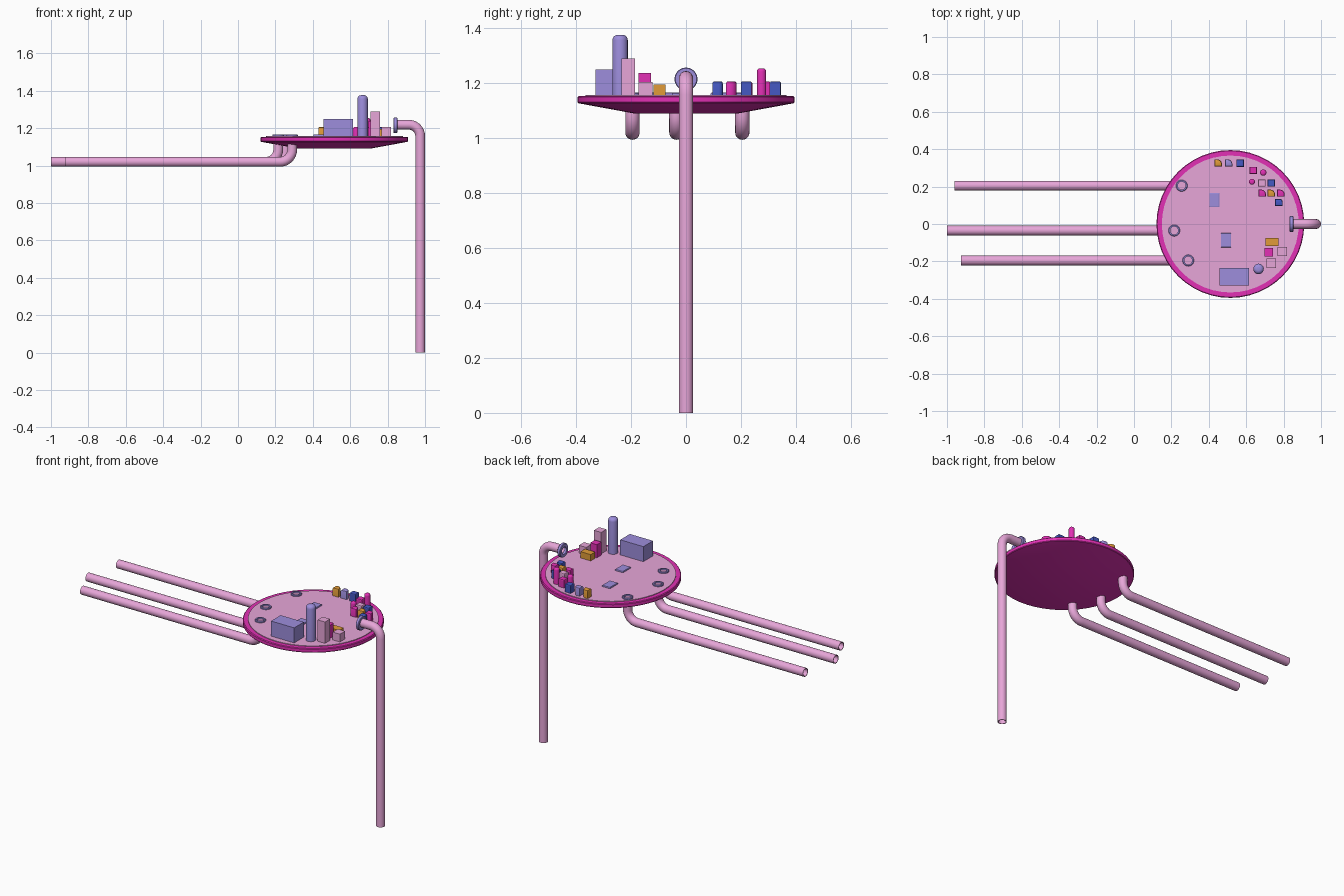
import bpy, bmesh
from math import sin, cos, pi, radians
from mathutils import Vector, Matrix

if "Cube" in bpy.data.objects:
    bpy.data.objects.remove(bpy.data.objects["Cube"])


def material(name, rgb):
    m = bpy.data.materials.new(name)
    m.diffuse_color = (*rgb, 1)
    m.use_nodes = True
    m.node_tree.nodes["Principled BSDF"].inputs["Base Color"].default_value = m.diffuse_color
    return m


PINK = material("pale_pink", (0.80, 0.38, 0.69))
MAGENTA = material("magenta", (0.76, 0.03, 0.46))
PURPLE = material("lavender", (0.34, 0.27, 0.72))
ORANGE = material("orange", (0.75, 0.33, 0.04))
BLUE = material("blue", (0.06, 0.10, 0.55))
TOP = 1.157


def finish(name, bm, mat, smooth=True):
    bmesh.ops.recalc_face_normals(bm, faces=bm.faces)
    me = bpy.data.meshes.new(name)
    bm.to_mesh(me)
    bm.free()
    me.materials.append(mat)
    ob = bpy.data.objects.new(name, me)
    bpy.context.collection.objects.link(ob)
    if smooth:
        bpy.context.view_layer.objects.active = ob
        ob.select_set(True)
        bpy.ops.object.shade_smooth_by_angle(angle=radians(35))
        ob.select_set(False)
    return ob


def lathe(name, profile, loc, mat, seg=24, closed=False, rot=None):
    """Turn an (r, z) profile round z; open profiles get end caps."""
    bm = bmesh.new()
    rings = [[bm.verts.new((r * cos(2 * pi * i / seg), r * sin(2 * pi * i / seg), z))
              for i in range(seg)] for r, z in profile]
    pairs = list(zip(rings, rings[1:])) + ([(rings[-1], rings[0])] if closed else [])
    for a, b in pairs:
        for i in range(seg):
            j = (i + 1) % seg
            bm.faces.new((a[i], a[j], b[j], b[i]))
    if not closed:
        bm.faces.new(rings[0])
        bm.faces.new(rings[-1])
    bm.transform(Matrix.Translation(loc) @ (rot or Matrix()))
    return finish(name, bm, mat)


def pipe(name, start, corner, end, y, radius, bend, mat, seg=20, wall=0.004):
    """Hollow pipe in the xz plane with one rounded corner."""
    s, c, e = (Vector((p[0], y, p[1])) for p in (start, corner, end))
    d1, d2 = (c - s).normalized(), (e - c).normalized()
    centre = c - d1 * bend + d2 * bend
    path = [(s, d1)]
    for k in range(9):
        t = k / 8 * pi / 2
        path.append((centre - d2 * bend * cos(t) + d1 * bend * sin(t),
                     d1 * cos(t) + d2 * sin(t)))
    path.append((e, d2))
    side = Vector((0, 1, 0))
    bm = bmesh.new()

    def rings(r):
        return [[bm.verts.new(p + (side * cos(2 * pi * i / seg)
                                   + d.cross(side) * sin(2 * pi * i / seg)) * r)
                 for i in range(seg)] for p, d in path]
    loop = rings(radius) + rings(radius - wall)[::-1]
    for a, b in zip(loop, loop[1:] + loop[:1]):
        for i in range(seg):
            j = (i + 1) % seg
            bm.faces.new((a[i], a[j], b[j], b[i]))
    return finish(name, bm, mat)


def block(name, x, y, sx, sy, top, mat, corner=0, top_bevel=0):
    """Box on the plate, optionally with a rounded +x+y corner and softened top."""
    bm = bmesh.new()
    h = top - TOP + 0.004
    bmesh.ops.create_cube(bm, size=1, matrix=Matrix.Translation((x, y, top - h / 2))
                          @ Matrix.Diagonal((sx, sy, h, 1)))
    if corner:
        edges = [e for e in bm.edges if all(v.co.x > x and v.co.y > y for v in e.verts)]
        bmesh.ops.bevel(bm, geom=edges, offset=corner, segments=4, profile=0.5,
                        affect='EDGES')
    if top_bevel:
        edges = [e for e in bm.edges if all(v.co.z > top - 1e-4 for v in e.verts)]
        bmesh.ops.bevel(bm, geom=edges, offset=top_bevel, segments=2, profile=0.5,
                        affect='EDGES')
    return finish(name, bm, mat, bool(corner))


def domed(name, x, y, r, top, mat):
    """Column with a rounded top."""
    prof = [(r, TOP - 0.004)] + [(r * (0.3 + 0.7 * cos(t)), top - r * 0.7 * (1 - sin(t)))
                                 for t in (k * pi / 10 for k in range(6))]
    return lathe(name, prof, (x, y, 0), mat, 20)


# Round plate with bevelled underside, and its pale top
lathe("plate", [(0.19, 1.09), (0.392, 1.127), (0.395, 1.131), (0.395, 1.149), (0.391, 1.153)],
      (0.515, 0, 0), MAGENTA, 48)
lathe("plate_top", [(0.366, 1.148), (0.366, TOP)], (0.515, 0, 0), PINK, 48)

# Three drain pipes with collars on the plate
for i, (x0, x1, y) in enumerate([(-0.96, 0.255, 0.205), (-1.0, 0.215, -0.035),
                                 (-0.925, 0.29, -0.195)]):
    pipe(f"side_pipe_{i + 1}", (x0, 1.02), (x1, 1.02), (x1, 1.135), y, 0.026, 0.065, PINK)
    lathe(f"pipe_collar_{i + 1}", [(0.031, TOP - 0.003), (0.031, 1.163), (0.028, 1.166),
                                   (0.021, 1.166), (0.021, TOP - 0.003)],
          (x1, y, 0), PURPLE, closed=True)

# Tall supply pipe with its flange
pipe("standing_pipe", (0.974, 0), (0.974, 1.218), (0.845, 1.218), 0, 0.026, 0.06, PINK)
lathe("pipe_flange", [(0.022, -0.01), (0.039, -0.01), (0.042, -0.007), (0.042, 0.007),
                      (0.039, 0.01), (0.022, 0.01)],
      (0.842, 0, 1.215), PURPLE, closed=True, rot=Matrix.Rotation(pi / 2, 4, 'Y'))

# Flat hatches
for i, (x, y) in enumerate([(0.43, 0.128), (0.492, -0.087)]):
    block(f"hatch_{i + 1}", x, y, 0.054, 0.076, 1.166, PURPLE, top_bevel=0.004)

# Large buildings
block("hall", 0.535, -0.282, 0.158, 0.094, 1.25, PURPLE)
domed("domed_tower", 0.666, -0.24, 0.028, 1.376, PURPLE)
block("tall_tower", 0.734, -0.21, 0.05, 0.05, 1.289, PINK)
block("mid_tower", 0.721, -0.15, 0.045, 0.045, 1.238, MAGENTA)
block("low_tower", 0.792, -0.147, 0.05, 0.05, 1.205, PINK)
block("shed", 0.738, -0.096, 0.07, 0.044, 1.196, ORANGE)

# Small houses: x, y, colour, rounded corner
houses = [(0.45, 0.327, ORANGE, 0.025), (0.506, 0.327, PURPLE, 0.025),
          (0.567, 0.325, BLUE, 0), (0.638, 0.287, MAGENTA, 0), (0.684, 0.219, PINK, 0),
          (0.734, 0.219, BLUE, 0), (0.685, 0.165, MAGENTA, 0.025),
          (0.734, 0.165, ORANGE, 0.025), (0.785, 0.165, MAGENTA, 0.025),
          (0.775, 0.115, BLUE, 0.015)]
for i, (x, y, mat, c) in enumerate(houses):
    block(f"house_{i + 1}", x, y, 0.04, 0.038, 1.207, mat, c, 0.008 if c else 0.006)

# Thin round columns
domed("tall_column", 0.691, 0.275, 0.017, 1.254, MAGENTA)
domed("short_column", 0.631, 0.226, 0.016, 1.207, MAGENTA)
